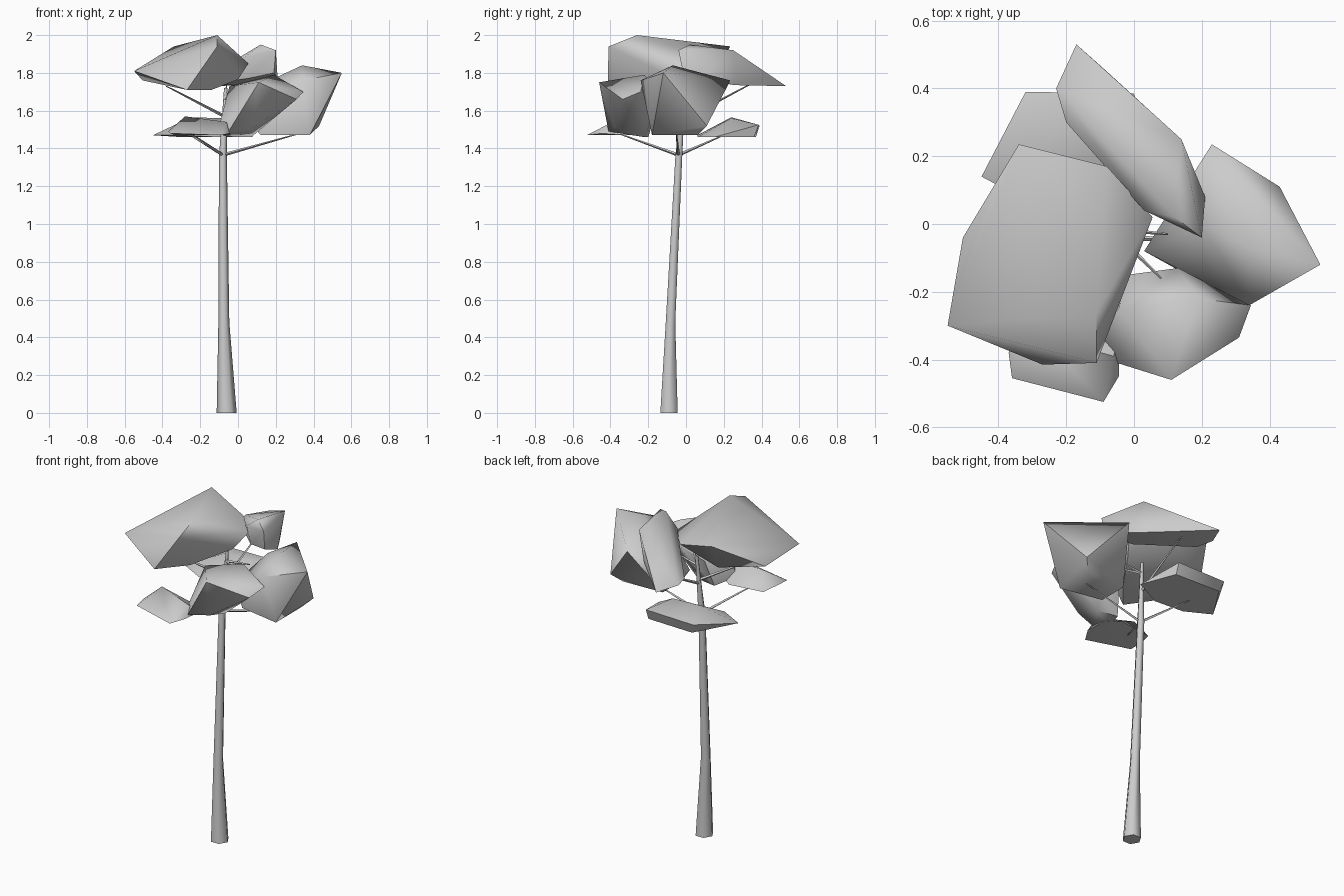
import bpy, bmesh, math
from mathutils import Vector


def finish(name, bm, angle):
    bmesh.ops.recalc_face_normals(bm, faces=bm.faces)
    me = bpy.data.meshes.new(name)
    bm.to_mesh(me)
    bm.free()
    me.shade_smooth()
    me.set_sharp_from_angle(angle=math.radians(angle))
    ob = bpy.data.objects.new(name, me)
    bpy.context.collection.objects.link(ob)
    return ob


def tube(name, path, sides):
    """Tapered tube along (x, y, z, radius) stations."""
    bm = bmesh.new()
    pts = [Vector(p[:3]) for p in path]
    q = (pts[-1] - pts[0]).to_track_quat('Z', 'Y')
    rings = []
    for p, (_, _, _, r) in zip(pts, path):
        ring = []
        for i in range(sides):
            a = math.tau * i / sides
            off = Vector((r * math.cos(a), r * math.sin(a), 0))
            if sides < 6:
                off = q @ off
            ring.append(bm.verts.new(p + off))
        rings.append(ring)
    for a, b in zip(rings, rings[1:]):
        for i in range(sides):
            j = (i + 1) % sides
            bm.faces.new((a[i], a[j], b[j], b[i]))
    bm.faces.new(rings[0][::-1])
    bm.faces.new(rings[-1])
    return finish(name, bm, 65)


def foliage(name, *pts):
    """Faceted leaf clump: the convex hull of its corner points."""
    bm = bmesh.new()
    for p in pts:
        bm.verts.new(p)
    res = bmesh.ops.convex_hull(bm, input=bm.verts)
    junk = {g for g in res['geom_interior'] + res['geom_unused']
            if isinstance(g, bmesh.types.BMVert)}
    bmesh.ops.delete(bm, geom=list(junk), context='VERTS')
    return finish(name, bm, 55)


# Leaning trunk with a flared foot
tube("trunk", [(-.06, -.09, 0, .053), (-.075, -.082, .48, .029),
               (-.08, -.038, 1.36, .021), (-.073, -.025, 1.52, .015),
               (-.065, -.01, 1.72, .009)], 6)

# Thin branches: start on the trunk, end inside a clump
branches = [
    ((-.08, -.04, 1.365), (.31, -.05, 1.475)),
    ((-.08, -.04, 1.365), (-.26, .21, 1.475)),
    ((-.08, -.04, 1.365), (-.25, -.36, 1.48)),
    ((-.072, -.02, 1.57), (-.38, -.2, 1.73)),
    ((-.072, -.02, 1.55), (-.06, .35, 1.745)),
    ((-.068, -.015, 1.66), (.08, -.16, 1.72)),
    ((-.068, -.015, 1.66), (.1, -.03, 1.69)),
]
for i, (a, b) in enumerate(branches):
    tube(f"branch_{i + 1}", [(*a, .009), (*b, .003)], 4)

# Large top clump, left
foliage("leaves_top_left",
        (-.34, .235, 1.94), (-.11, -.26, 2.0), (-.55, -.30, 1.81),
        (-.505, -.04, 1.76), (-.27, -.415, 1.71), (-.11, -.41, 1.94),
        (.055, .02, 1.85), (-.08, .17, 1.86), (-.14, -.26, 1.71),
        (0, -.05, 1.765), (-.3, .12, 1.76))

# Long top clump, back
foliage("leaves_top_back",
        (-.17, .53, 1.73), (-.08, .45, 1.78), (-.23, .4, 1.74),
        (-.2, .3, 1.735), (.03, .04, 1.88), (.2, -.04, 1.92),
        (.12, .02, 1.95), (.14, .25, 1.92), (.21, .08, 1.77),
        (.19, -.015, 1.8), (.05, .05, 1.77), (.1, .26, 1.735))

# Right clump
foliage("leaves_right",
        (.55, -.12, 1.80), (.43, .11, 1.52), (.23, .235, 1.76),
        (.34, -.07, 1.84), (.34, -.24, 1.76), (.03, -.08, 1.58),
        (.12, .05, 1.47), (.38, -.18, 1.47), (.38, .06, 1.47),
        (.2, 0, 1.775), (.12, -.13, 1.47))

# Front clump
foliage("leaves_front",
        (.11, -.46, 1.75), (.345, -.24, 1.70), (.31, -.335, 1.66),
        (.19, -.22, 1.79), (-.045, -.25, 1.73), (-.11, -.34, 1.48),
        (-.05, -.41, 1.49), (.08, -.38, 1.51), (-.05, -.2, 1.46),
        (.07, -.22, 1.46), (.13, -.13, 1.68), (-.02, -.15, 1.62))

# Low clump, front left
foliage("leaves_low_front",
        (-.37, -.38, 1.49), (-.36, -.455, 1.48), (-.09, -.525, 1.47),
        (-.045, -.45, 1.48), (-.04, -.3, 1.47), (-.06, -.39, 1.54),
        (-.28, -.33, 1.57), (-.33, -.27, 1.47), (-.12, -.24, 1.47))

# Low clump, back
foliage("leaves_low_back",
        (-.45, .14, 1.47), (-.32, .39, 1.52), (0, .385, 1.525),
        (0, .36, 1.46), (.08, .15, 1.46), (-.25, .24, 1.565),
        (-.3, .37, 1.46), (-.3, .06, 1.47), (-.1, .06, 1.46),
        (-.08, .24, 1.56))
